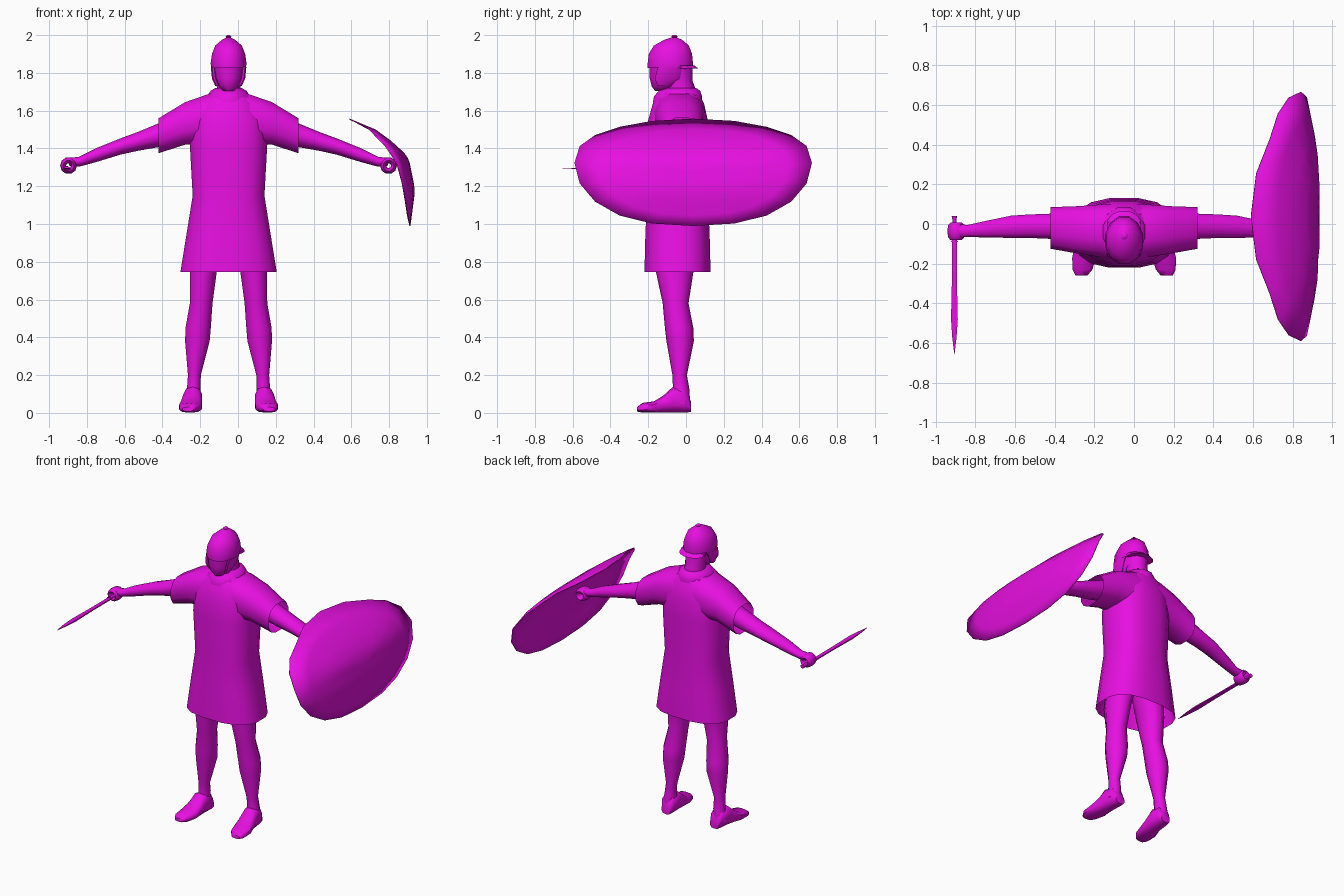
import bpy, math

MID = -0.05  # the figure's own centre line in x

mat = bpy.data.materials.new("magenta")
mat.diffuse_color = (0.8, 0.005, 0.75, 1)


def make(name, verts, faces, x=MID, mirror=False, angle=50):
    mesh = bpy.data.meshes.new(name)
    mesh.from_pydata(verts, [], faces)
    mesh.materials.append(mat)
    ob = bpy.data.objects.new(name, mesh)
    bpy.context.collection.objects.link(ob)
    ob.location.x = x
    bpy.ops.object.select_all(action='DESELECT')
    ob.select_set(True)
    bpy.context.view_layer.objects.active = ob
    bpy.ops.object.mode_set(mode='EDIT')
    bpy.ops.mesh.select_all(action='SELECT')
    bpy.ops.mesh.normals_make_consistent(inside=False)
    bpy.ops.object.mode_set(mode='OBJECT')
    bpy.ops.object.shade_smooth_by_angle(angle=math.radians(angle))
    if mirror:
        ob.modifiers.new("mirror", 'MIRROR')
    return ob


def spow(v, p):
    return math.copysign(abs(v) ** p, v)


def loft(name, rings, axis='z', n=12, p=1.0, caps=(True, True), **kw):
    """Skin rounded sections given as (position, a_min, a_max, b_min, b_max)."""
    verts, faces = [], []
    for pos, a0, a1, b0, b1 in rings:
        for i in range(n):
            t = 2 * math.pi * (i + 0.5) / n
            a = (a0 + a1) / 2 + (a1 - a0) / 2 * spow(math.cos(t), p) / math.cos(math.pi / n) ** p
            b = (b0 + b1) / 2 + (b1 - b0) / 2 * spow(math.sin(t), p) / math.cos(math.pi / n) ** p
            verts.append({'x': (pos, a, b), 'y': (a, pos, b), 'z': (a, b, pos)}[axis])
    for k in range(len(rings) - 1):
        for i in range(n):
            j = (i + 1) % n
            faces.append((k * n + i, k * n + j, k * n + n + j, k * n + n + i))
    if caps[0]:
        faces.append(tuple(range(n)))
    if caps[1]:
        faces.append(tuple(range((len(rings) - 1) * n, len(rings) * n)))
    return make(name, verts, faces, **kw)


# Tunic body, open at the hem
loft("tunic", [
    (0.745, -0.255, 0.255, -0.22, 0.13),
    (0.95, -0.222, 0.222, -0.215, 0.125),
    (1.15, -0.19, 0.19, -0.205, 0.115),
    (1.42, -0.205, 0.205, -0.21, 0.12),
    (1.55, -0.195, 0.195, -0.2, 0.115),
    (1.64, -0.15, 0.15, -0.175, 0.095),
    (1.70, -0.09, 0.09, -0.14, 0.06)], n=16, p=0.75, caps=(False, True))

# Shoulders and wide open sleeves
loft("sleeve", [
    (0.0, -0.17, 0.10, 1.42, 1.69),
    (0.10, -0.17, 0.10, 1.42, 1.69),
    (0.23, -0.15, 0.09, 1.42, 1.645),
    (0.37, -0.125, 0.085, 1.375, 1.56)],
    axis='x', n=12, p=0.8, caps=(False, False), mirror=True)

# Arms
loft("arm", [
    (0.22, -0.08, 0.055, 1.45, 1.59),
    (0.37, -0.075, 0.052, 1.41, 1.53),
    (0.48, -0.07, 0.048, 1.39, 1.485),
    (0.57, -0.07, 0.042, 1.37, 1.452),
    (0.70, -0.068, 0.015, 1.33, 1.40),
    (0.79, -0.065, -0.005, 1.305, 1.355),
    (0.845, -0.07, 0.0, 1.31, 1.348)], axis='x', n=10, mirror=True)


# Fists curled around a grip
def fist():
    verts, faces, n, m = [], [], 10, 8
    for i in range(n):
        a = 2 * math.pi * i / n
        for j in range(m):
            b = 2 * math.pi * j / m
            r = 0.029 + 0.016 * math.cos(b)
            verts.append((0.847 + r * math.cos(a), -0.037 + 0.044 * math.sin(b), 1.309 + r * math.sin(a)))
            k, l = (i + 1) % n, (j + 1) % m
            faces.append((i * m + j, k * m + j, k * m + l, i * m + l))
    make("fist", verts, faces, mirror=True)


fist()

# Legs
loft("leg", [
    (0.05, 0.15, 0.235, -0.08, 0.02),
    (0.13, 0.148, 0.22, -0.067, 0.015),
    (0.20, 0.147, 0.215, -0.07, 0.003),
    (0.38, 0.10, 0.23, -0.10, 0.038),
    (0.45, 0.094, 0.228, -0.108, 0.035),
    (0.58, 0.085, 0.205, -0.12, 0.01),
    (0.75, 0.062, 0.203, -0.155, 0.035),
    (0.95, 0.01, 0.18, -0.16, 0.06)], n=10, mirror=True)

# Feet, turned slightly outwards
loft("foot", [
    (0.026, 0.15, 0.215, 0.005, 0.06),
    (0.0, 0.14, 0.23, 0.005, 0.12),
    (-0.07, 0.14, 0.24, 0.005, 0.135),
    (-0.12, 0.14, 0.25, 0.005, 0.09),
    (-0.17, 0.142, 0.262, 0.002, 0.06),
    (-0.23, 0.16, 0.26, 0.002, 0.052),
    (-0.26, 0.185, 0.245, 0.008, 0.03)], axis='y', n=10, p=0.75, mirror=True)

# Neck, scarf and head
loft("neck", [
    (1.66, -0.07, 0.07, -0.11, 0.05),
    (1.72, -0.062, 0.062, -0.10, 0.045),
    (1.76, -0.065, 0.065, -0.10, 0.03),
    (1.85, -0.07, 0.07, -0.12, 0.03)], n=10)
loft("scarf", [
    (1.645, -0.11, 0.11, -0.175, 0.085),
    (1.675, -0.115, 0.115, -0.17, 0.085),
    (1.705, -0.095, 0.095, -0.145, 0.075),
    (1.72, -0.07, 0.07, -0.11, 0.055)], n=12)
loft("head", [
    (1.705, -0.028, 0.028, -0.165, -0.10),
    (1.73, -0.055, 0.055, -0.182, -0.05),
    (1.77, -0.078, 0.078, -0.192, 0.015),
    (1.85, -0.086, 0.086, -0.195, 0.03)], n=12)

# Helmet with neck guard, cheek plates and crest knob
loft("helmet", [
    (1.825, -0.092, 0.092, -0.203, 0.035),
    (1.85, -0.095, 0.095, -0.203, 0.037),
    (1.90, -0.088, 0.088, -0.197, 0.032),
    (1.945, -0.07, 0.07, -0.17, 0.015),
    (1.975, -0.035, 0.035, -0.115, -0.02),
    (1.988, -0.01, 0.01, -0.075, -0.05)], n=12)
loft("neck_guard", [
    (1.822, -0.085, 0.085, -0.06, 0.066),
    (1.84, -0.085, 0.085, -0.08, 0.045)], n=12)
loft("cheek_plate", [
    (1.73, 0.045, 0.07, -0.15, -0.11),
    (1.77, 0.062, 0.088, -0.165, -0.07),
    (1.83, 0.07, 0.094, -0.15, -0.04)], n=8, mirror=True)
loft("knob", [
    (1.98, -0.006, 0.006, -0.068, -0.054),
    (1.992, -0.016, 0.016, -0.078, -0.044),
    (2.0, -0.008, 0.008, -0.07, -0.052)], n=8)

# Short sword held forward in the right hand
loft("sword_grip", [
    (0.04, -0.87, -0.842, 1.282, 1.306),
    (0.02, -0.866, -0.846, 1.284, 1.304),
    (-0.08, -0.866, -0.846, 1.284, 1.304),
    (-0.09, -0.874, -0.838, 1.284, 1.304)], axis='y', n=8)
loft("sword_blade", [
    (-0.08, -0.868, -0.844, 1.289, 1.297),
    (-0.30, -0.869, -0.843, 1.289, 1.297),
    (-0.48, -0.873, -0.839, 1.289, 1.297),
    (-0.57, -0.867, -0.845, 1.29, 1.296),
    (-0.655, -0.857, -0.855, 1.292, 1.294)], axis='y', n=4)

# Oval shield: a sheet bowed along its width, with its ends bent inwards
BOW = [(0.99, 0.91), (1.18, 0.935), (1.353, 0.9), (1.43, 0.82), (1.51, 0.71), (1.555, 0.59)]


def bow(z):
    for (z0, x0), (z1, x1) in zip(BOW, BOW[1:]):
        if z <= z1:
            return x0 + (x1 - x0) * (z - z0) / (z1 - z0)
    return BOW[-1][1]


def shield(n=20, steps=5):
    def point(u, v):
        z = 1.2725 + 0.2825 * v + 0.05 * u * u * (1 - v * v)
        return (bow(z) - 0.065 * abs(u) ** 2.5, 0.038 + 0.628 * u, z)
    verts, faces = [point(0, 0)], []
    for s in range(1, steps + 1):
        for i in range(n):
            t = 2 * math.pi * i / n
            r = s / steps
            verts.append(point(r * spow(math.cos(t), 0.9), r * spow(math.sin(t), 0.9)))
    for i in range(n):
        j = (i + 1) % n
        faces.append((0, 1 + i, 1 + j))
        for s in range(steps - 1):
            a, b = 1 + s * n, 1 + (s + 1) * n
            faces.append((a + i, b + i, b + j, a + j))
    ob = make("shield", verts, faces, x=0)
    thick = ob.modifiers.new("thickness", 'SOLIDIFY')
    thick.thickness = 0.006
    thick.offset = 0


shield()
